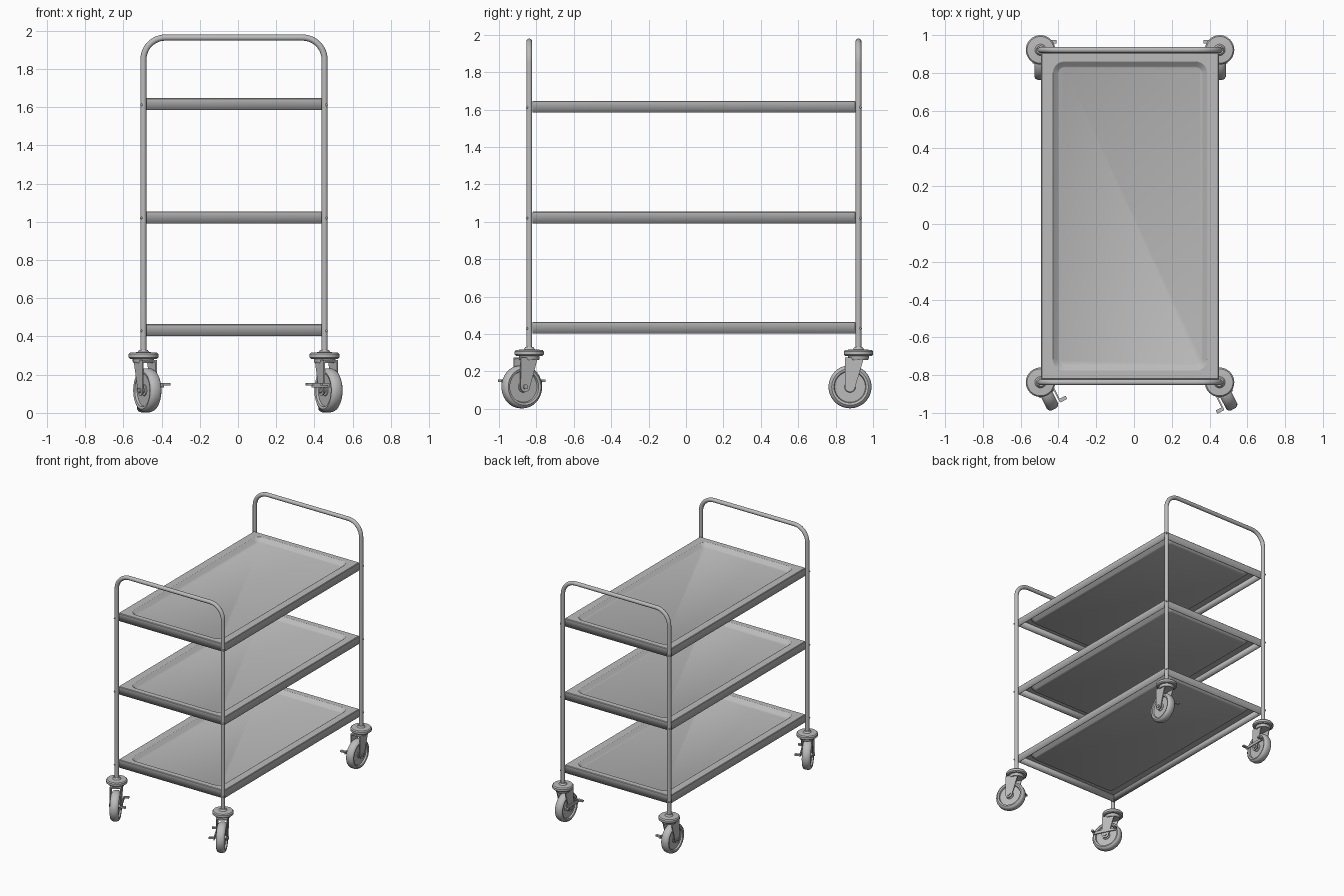
import bpy, bmesh, math
from mathutils import Matrix, Vector

if "Cube" in bpy.data.objects:
    bpy.data.objects.remove(bpy.data.objects["Cube"], do_unlink=True)

steel = bpy.data.materials.new("brushed_grey")
steel.use_nodes = True
GREY = (0.5, 0.5, 0.5, 1)
steel.diffuse_color = GREY
steel.node_tree.nodes["Principled BSDF"].inputs["Base Color"].default_value = GREY

LEFT_X, RIGHT_X = 0.453, -0.495
FRONT_Y, BACK_Y = -0.838, 0.922
TUBE = 0.016
SHELF_TOPS = (0.465, 1.055, 1.647)


def finish(name, bm, matrix=Matrix(), angle=35):
    bmesh.ops.remove_doubles(bm, verts=bm.verts, dist=1e-5)
    bmesh.ops.recalc_face_normals(bm, faces=bm.faces)
    mesh = bpy.data.meshes.new(name)
    bm.to_mesh(mesh)
    bm.free()
    obj = bpy.data.objects.new(name, mesh)
    bpy.context.collection.objects.link(obj)
    obj.matrix_world = matrix
    mesh.materials.append(steel)
    bpy.ops.object.select_all(action="DESELECT")
    obj.select_set(True)
    bpy.context.view_layer.objects.active = obj
    bpy.ops.object.shade_smooth_by_angle(angle=math.radians(angle))
    return obj


def lathe(bm, profile, axis, centre=(0, 0, 0), steps=40):
    """Revolve (radius, height) points around the x or z axis."""
    place = (lambda r, h: Vector((h, 0, r))) if axis == "x" else (lambda r, h: Vector((r, 0, h)))
    verts = [bm.verts.new(place(r, h) + Vector(centre)) for r, h in profile]
    edges = [bm.edges.new(pair) for pair in zip(verts, verts[1:])]
    bmesh.ops.spin(bm, geom=verts + edges, cent=centre, steps=steps, angle=math.tau,
                   axis=(1, 0, 0) if axis == "x" else (0, 0, 1))


def box(bm, centre, size):
    m = Matrix.Translation(centre) @ Matrix.Diagonal((*size, 1))
    bmesh.ops.create_cube(bm, size=1, matrix=m)


def prism(bm, outline, x, thickness):
    """Extrude a (y, z) outline along x."""
    face = bm.faces.new([bm.verts.new((x - thickness / 2, y, z)) for y, z in outline])
    out = bmesh.ops.extrude_face_region(bm, geom=[face])
    moved = [v for v in out["geom"] if isinstance(v, bmesh.types.BMVert)]
    bmesh.ops.translate(bm, verts=moved, vec=(thickness, 0, 0))


def rounded_ring(bm, hx, hy, r, z, n=6):
    ring = []
    for quarter, (sx, sy) in enumerate(((1, 1), (-1, 1), (-1, -1), (1, -1))):
        for i in range(n + 1):
            a = (quarter + i / n) * math.pi / 2
            ring.append(bm.verts.new((sx * (hx - r) + r * math.cos(a),
                                      sy * (hy - r) + r * math.sin(a), z)))
    return ring


# Folded tray shelves with a sunken floor
def shelf(name, top):
    bm = bmesh.new()
    hx, hy = (LEFT_X - RIGHT_X) / 2 - 0.003, (BACK_Y - FRONT_Y) / 2 - TUBE
    rings = [rounded_ring(bm, *spec) for spec in (
        (hx, hy, 0.004, -0.063), (hx, hy, 0.004, -0.004), (hx - 0.004, hy - 0.004, 0.003, 0),
        (hx - 0.062, hy - 0.046, 0.06, 0), (hx - 0.067, hy - 0.051, 0.055, -0.003),
        (hx - 0.088, hy - 0.072, 0.036, -0.027), (hx - 0.094, hy - 0.078, 0.03, -0.03))]
    for low, high in zip(rings, rings[1:]):
        for i in range(len(low)):
            j = (i + 1) % len(low)
            bm.faces.new((low[i], low[j], high[j], high[i]))
    bm.faces.new(rings[-1])
    centre = ((LEFT_X + RIGHT_X) / 2, (FRONT_Y + BACK_Y) / 2, top)
    obj = finish(name, bm, Matrix.Translation(centre), 30)
    sheet = obj.modifiers.new("sheet", "SOLIDIFY")
    sheet.thickness = 0.006
    sheet.offset = -1


for label, top in zip(("bottom", "middle", "top"), SHELF_TOPS):
    shelf(label + "_shelf", top)


# Bent tube frames: two legs joined by a push handle
def tube_frame(name, y):
    bend, top, foot = 0.115, 1.964, 0.29
    path = [(RIGHT_X, foot)]
    for cx, start in ((RIGHT_X + bend, math.pi), (LEFT_X - bend, math.pi / 2)):
        for i in range(13):
            a = start - i / 12 * math.pi / 2
            path.append((cx + bend * math.cos(a), top - bend + bend * math.sin(a)))
    path.append((LEFT_X, foot))
    curve = bpy.data.curves.new(name, "CURVE")
    curve.dimensions = "3D"
    curve.bevel_depth = TUBE
    curve.bevel_resolution = 5
    curve.use_fill_caps = True
    spline = curve.splines.new("POLY")
    spline.points.add(len(path) - 1)
    for point, (x, z) in zip(spline.points, path):
        point.co = (x, y, z, 1)
    spline.use_smooth = True
    curve.materials.append(steel)
    bpy.context.collection.objects.link(bpy.data.objects.new(name, curve))


tube_frame("front_frame", FRONT_Y)
tube_frame("back_frame", BACK_Y)


# Swivel casters, rolling direction along local -y, brake on the inner side
def caster(name, x, y, turn, inner):
    place = Matrix.Translation((x, y, 0)) @ Matrix.Rotation(turn, 4, "Z")
    trail, axle = -0.045, 0.118
    hub = (0, trail, axle)

    bm = bmesh.new()
    lathe(bm, [(0, 0.283), (0.07, 0.283), (0.078, 0.29), (0.078, 0.307),
               (0.071, 0.315), (0.03, 0.318), (0.022, 0.33), (0, 0.33)], "z")
    lathe(bm, [(0, 0.262), (0.052, 0.262), (0.056, 0.27), (0.056, 0.284)], "z")
    finish(name + "_swivel", bm, place)

    bm = bmesh.new()
    half = [(0, 0.022), (0.028, 0.022), (0.03, 0.018), (0.082, 0.018), (0.086, 0.03),
            (0.098, 0.033), (0.109, 0.026), (0.115, 0.013)]
    lathe(bm, half + [(r, -h) for r, h in reversed(half)], "x", hub, 48)
    finish(name + "_wheel", bm, place)

    bm = bmesh.new()
    arc = [(trail + 0.028 * math.cos(a), axle + 0.028 * math.sin(a))
           for a in (math.pi * (1 + i / 8) for i in range(9))]
    for side in (-1, 1):
        prism(bm, [(-0.072, 0.275)] + arc + [(0.03, 0.275)], side * 0.039, 0.007)
    box(bm, (0, -0.021, 0.271), (0.085, 0.102, 0.01))
    lathe(bm, [(0, -0.05), (0.013, -0.05), (0.013, 0.05), (0, 0.05)], "x", hub, 16)
    finish(name + "_fork", bm, place)

    bm = bmesh.new()
    box(bm, (inner * 0.047, trail, 0.145), (0.008, 0.19, 0.022))
    for end in (-1, 1):
        box(bm, (inner * 0.066, trail + end * 0.088, 0.15), (0.04, 0.02, 0.012))
    finish(name + "_brake", bm, place)


for end, y, turn in (("front", FRONT_Y, math.radians(27)), ("back", BACK_Y, 0)):
    for side, x, inner in (("left", LEFT_X, -1), ("right", RIGHT_X, 1)):
        caster(f"{end}_{side}_caster", x, y, turn, inner)
        # Rivets fixing each shelf to the leg
        out = Vector((-inner, 1 if end == "back" else -1, 0)).normalized()
        bm = bmesh.new()
        for top in SHELF_TOPS:
            spot = Vector((x, y, top - 0.035)) + out * TUBE
            bmesh.ops.create_uvsphere(bm, u_segments=10, v_segments=6, radius=0.007,
                                      matrix=Matrix.Translation(spot))
        finish(f"{end}_{side}_rivets", bm)
